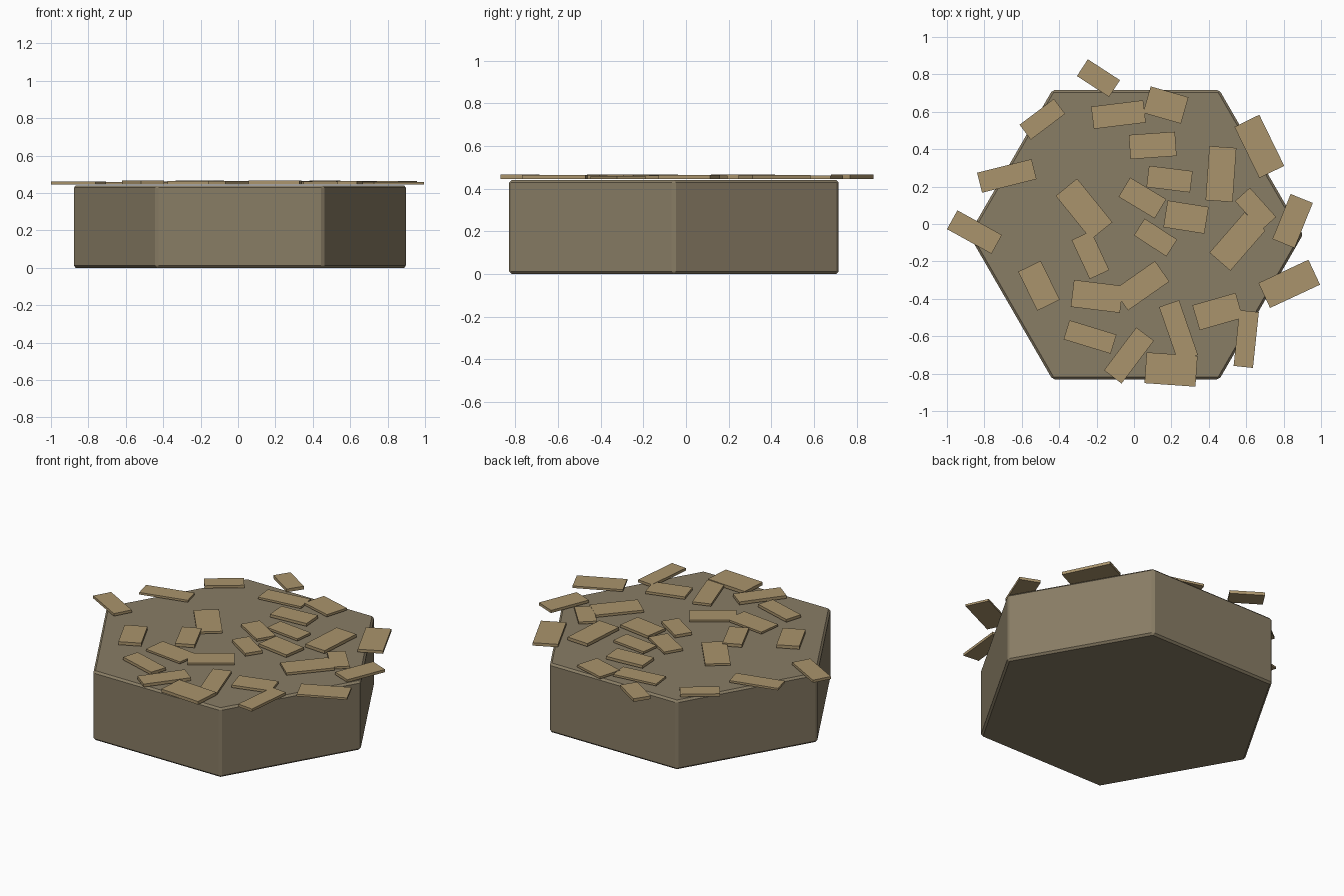
import bpy
from math import radians

default_cube = bpy.data.objects.get("Cube")
if default_cube:
    bpy.data.objects.remove(default_cube, do_unlink=True)


def make_material(name, colour):
    material = bpy.data.materials.new(name)
    material.use_nodes = True
    material.diffuse_color = (*colour, 1)
    shader = material.node_tree.nodes["Principled BSDF"]
    shader.inputs["Base Color"].default_value = (*colour, 1)
    return material


earth = make_material("brown earth", (0.25, 0.205, 0.13))
wood = make_material("tan wood", (0.40, 0.295, 0.15))

BASE_HEIGHT = 0.44
PLANK_BOTTOM = 0.446

# Hexagonal base block with corners on the x axis and a narrow chamfer
bpy.ops.mesh.primitive_cylinder_add(
    vertices=6, radius=0.893, depth=BASE_HEIGHT,
    location=(0.01, -0.057, BASE_HEIGHT / 2), rotation=(0, 0, radians(30)))
base = bpy.context.object
base.name = "hexagonal_base"
base.data.materials.append(earth)
chamfer = base.modifiers.new("chamfer", "BEVEL")
chamfer.width = 0.012
chamfer.segments = 1


def add_plank(name, x, y, length, width, angle, top):
    """One thin flat board lying on the base, turned about z."""
    bpy.ops.mesh.primitive_cube_add(
        size=1, location=(x, y, (PLANK_BOTTOM + top) / 2),
        rotation=(0, 0, radians(angle)))
    plank = bpy.context.object
    plank.name = name
    plank.scale = (length, width, top - PLANK_BOTTOM)
    plank.data.materials.append(wood)


# Scattered boards by area: x, y, length, width, angle in degrees
scatter = {
    "back": [
        (-.083, .585, .28, .12, 7), (.17, .636, .21, .147, -16),
        (-.49, .56, .23, .10, 37), (.10, .42, .247, .13, 4),
        (-.19, .78, .205, .107, -33),
    ],
    "left": [
        (.83, -.32, .295, .147, 25), (.65, .08, .21, .107, -48),
        (.553, -.094, .285, .148, 49), (.848, .016, .26, .128, 68),
        (.67, .415, .304, .148, -64), (.465, .267, .29, .145, 86),
    ],
    "right": [
        (-.68, .257, .30, .11, 14), (-.853, -.043, .272, .115, -29),
        (-.508, -.33, .232, .134, -64),
    ],
    "middle": [
        (-.267, .08, .30, .147, -51), (.19, .24, .235, .115, -7),
        (.045, .139, .225, .12, -31), (.278, .037, .222, .145, -9),
        (.115, -.072, .207, .107, -33), (-.233, -.166, .23, .115, -65),
    ],
    "front": [
        (-.198, -.387, .265, .145, -7), (.04, -.33, .27, .134, 35),
        (.238, -.572, .31, .113, -71), (.447, -.468, .24, .139, 16),
        (.60, -.615, .30, .104, 84), (-.235, -.604, .263, .107, -17),
        (-.027, -.703, .287, .118, 53), (.198, -.778, .273, .165, -4),
    ],
}

# Later boards in each area stand slightly higher, so overlaps stay clean
for area, planks in scatter.items():
    for step, plank in enumerate(planks):
        top = 0.459 + 0.007 * step / (len(planks) - 1)
        add_plank(f"{area}_plank_{step + 1}", *plank, top)
